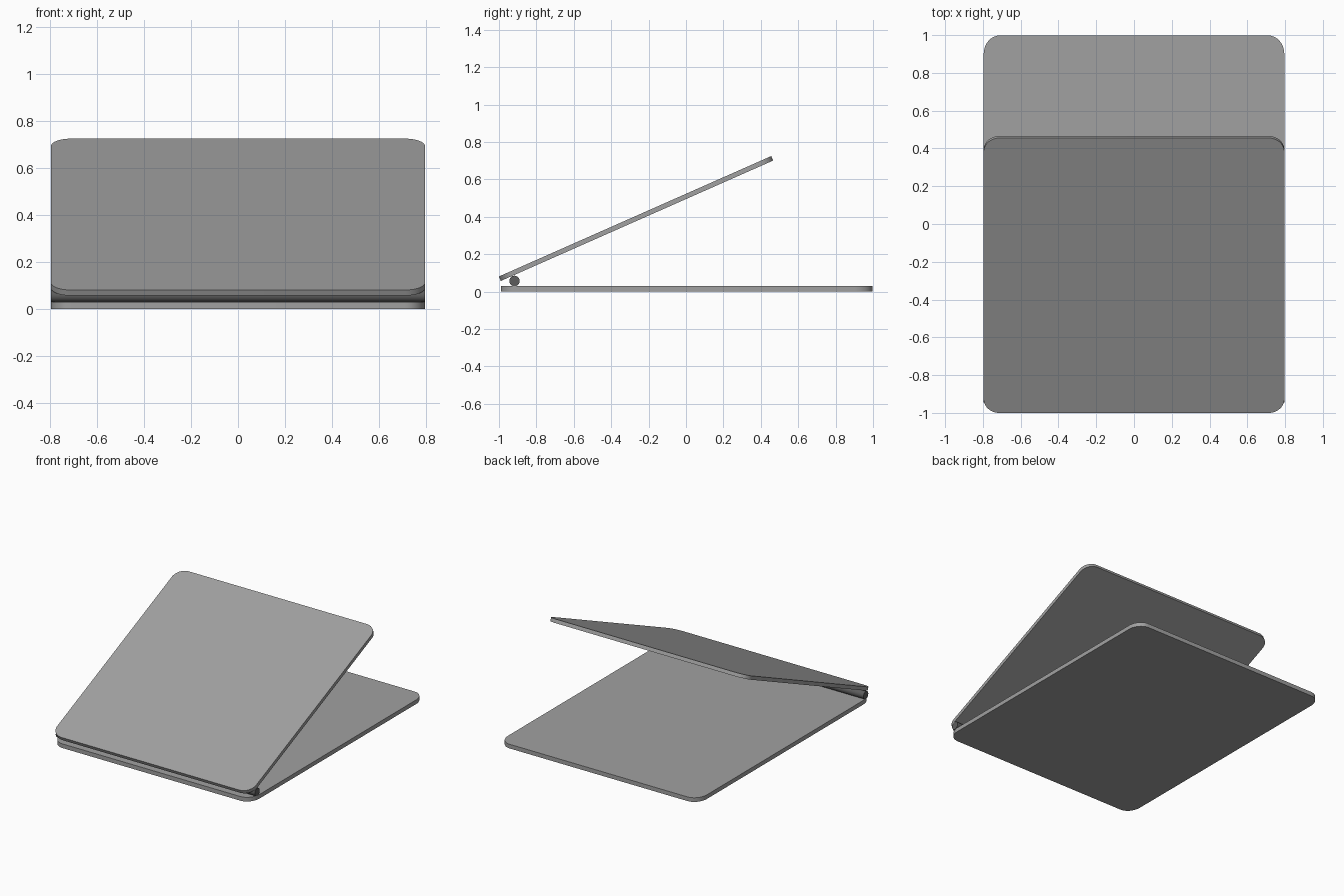
import bpy, bmesh, math
from mathutils import Matrix

if "Cube" in bpy.data.objects:
    bpy.data.objects.remove(bpy.data.objects["Cube"])


def grey(name, v):
    mat = bpy.data.materials.new(name)
    mat.diffuse_color = (v, v, v, 1)
    mat.use_nodes = True
    mat.node_tree.nodes["Principled BSDF"].inputs["Base Color"].default_value = mat.diffuse_color
    return mat


panel_grey = grey("panel_grey", 0.355)
hinge_grey = grey("hinge_grey", 0.11)


def finish(bm, name, matrix, mat):
    bmesh.ops.recalc_face_normals(bm, faces=bm.faces)
    mesh = bpy.data.meshes.new(name)
    bm.to_mesh(mesh)
    bm.free()
    mesh.transform(matrix)
    mesh.materials.append(mat)
    ob = bpy.data.objects.new(name, mesh)
    bpy.context.collection.objects.link(ob)
    bpy.ops.object.select_all(action='DESELECT')
    ob.select_set(True)
    bpy.context.view_layer.objects.active = ob
    bpy.ops.object.shade_smooth_by_angle(angle=math.radians(30))
    return ob


def rounded_plate(name, half_w, length, thick, rx, ry, matrix, seg=10):
    """Plate running from y=0 to y=length, z=0 to z=thick, rounded corners."""
    bm = bmesh.new()
    verts = []
    corners = [(half_w - rx, length - ry), (rx - half_w, length - ry),
               (rx - half_w, ry), (half_w - rx, ry)]
    for q, (cx, cy) in enumerate(corners):
        for i in range(seg + 1):
            a = math.pi / 2 * (q + i / seg)
            verts.append(bm.verts.new((cx + rx * math.cos(a), cy + ry * math.sin(a), 0)))
    face = bm.faces.new(verts)
    top = bmesh.ops.extrude_face_region(bm, geom=[face])['geom']
    bmesh.ops.translate(bm, vec=(0, 0, thick),
                        verts=[v for v in top if isinstance(v, bmesh.types.BMVert)])
    return finish(bm, name, matrix, panel_grey)


# Flat base panel
rounded_plate("base_panel", 0.796, 1.988, 0.03, 0.085, 0.1,
              Matrix.Translation((0, -0.99, 0)))

# Open lid panel, tilted up from the front edge
rounded_plate("lid_panel", 0.796, 1.592, 0.026, 0.085, 0.08,
              Matrix.Translation((0, -0.99, 0.057)) @ Matrix.Rotation(math.radians(23.85), 4, 'X'))

# Hinge barrel between the panels
bm = bmesh.new()
bmesh.ops.create_cone(bm, cap_ends=True, segments=32, radius1=0.028, radius2=0.028, depth=1.592)
finish(bm, "hinge_barrel",
       Matrix.Translation((0, -0.917, 0.057)) @ Matrix.Rotation(math.pi / 2, 4, 'Y'), hinge_grey)
